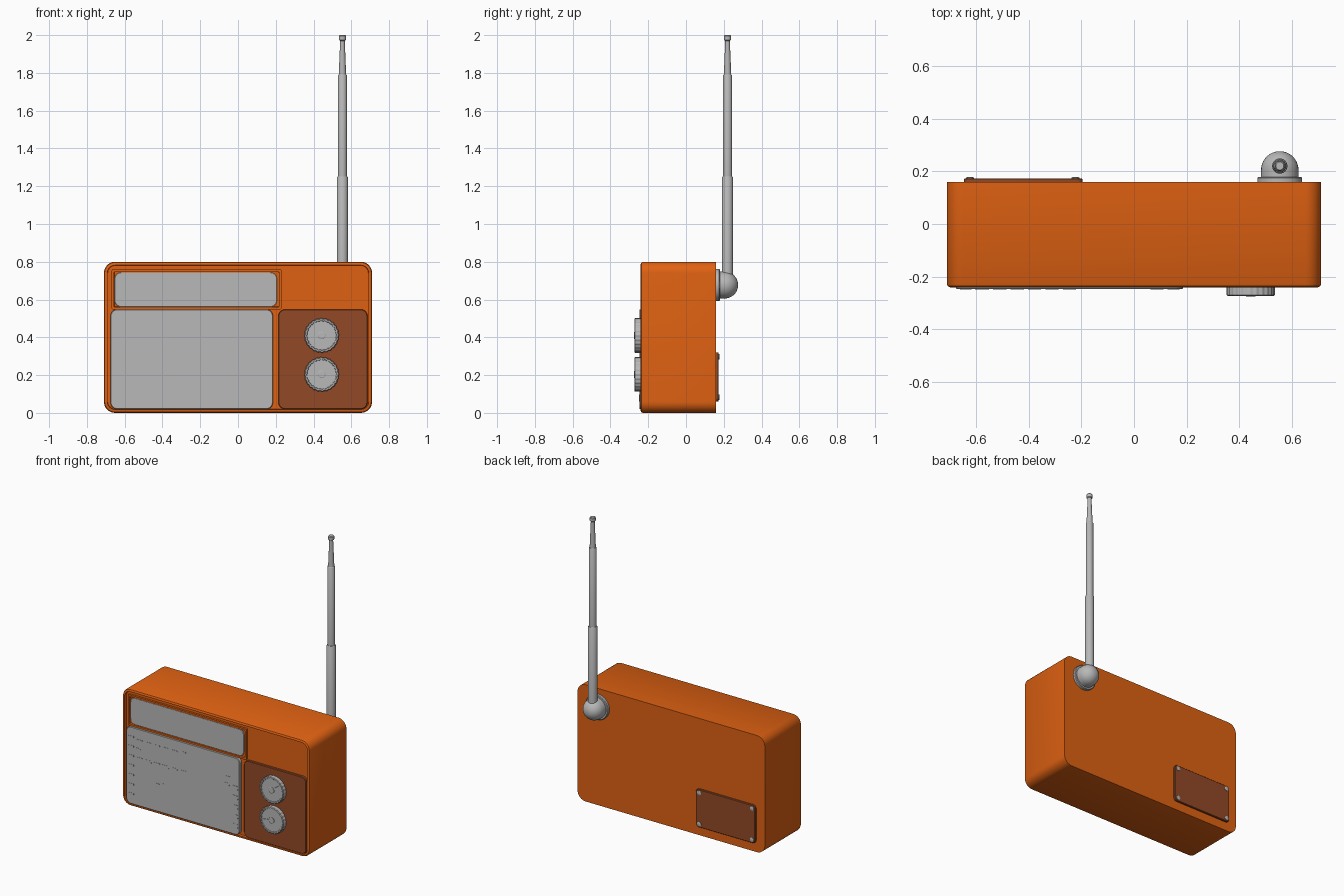
import bpy
import bmesh
from math import cos, sin, pi, radians
from mathutils import Matrix, Vector

cube = bpy.data.objects.get("Cube")
if cube:
    bpy.data.objects.remove(cube, do_unlink=True)


def material(name, rgb):
    m = bpy.data.materials.new(name)
    m.use_nodes = True
    m.diffuse_color = (*rgb, 1)
    m.node_tree.nodes["Principled BSDF"].inputs["Base Color"].default_value = (*rgb, 1)
    return m


ORANGE = material("orange plastic", (0.74, 0.12, 0.006))
BROWN = material("brown plastic", (0.29, 0.068, 0.019))
GREY = material("grey metal", (0.48, 0.48, 0.48))


def finish(name, bm, mat, matrix=None):
    """Turn a bmesh into a shaded, coloured object."""
    if matrix:
        bm.transform(matrix)
    bmesh.ops.recalc_face_normals(bm, faces=bm.faces)
    me = bpy.data.meshes.new(name)
    bm.to_mesh(me)
    bm.free()
    me.materials.append(mat)
    ob = bpy.data.objects.new(name, me)
    bpy.context.collection.objects.link(ob)
    bpy.ops.object.select_all(action="DESELECT")
    ob.select_set(True)
    bpy.context.view_layer.objects.active = ob
    bpy.ops.object.shade_smooth_by_angle(angle=radians(32))
    return ob


def loft(name, rings, mat, matrix=None):
    """Skin a stack of equal point rings and cap both ends."""
    bm = bmesh.new()
    loops = [[bm.verts.new(p) for p in ring] for ring in rings]
    n = len(loops[0])
    for a, b in zip(loops, loops[1:]):
        for i in range(n):
            j = (i + 1) % n
            bm.faces.new((a[i], a[j], b[j], b[i]))
    bm.faces.new(loops[0])
    bm.faces.new(loops[-1])
    return finish(name, bm, mat, matrix)


def rounded_box(name, x0, x1, z0, z1, r, steps, mat, seg=8):
    """Rounded rectangle lofted along y; steps are (inset, y)."""
    rings = []
    for inset, y in steps:
        rr = max(r - inset, 0.003)
        ring = []
        for k, (sx, sz) in enumerate(((1, 1), (-1, 1), (-1, -1), (1, -1))):
            cx = x1 - inset - rr if sx > 0 else x0 + inset + rr
            cz = z1 - inset - rr if sz > 0 else z0 + inset + rr
            for i in range(seg + 1):
                a = (k + i / seg) * pi / 2
                ring.append((cx + rr * cos(a), y, cz + rr * sin(a)))
        rings.append(ring)
    return loft(name, rings, mat)


def turned(name, profile, mat, matrix, seg=32, ridge=0.0):
    """Turned part about z; profile is (radius, height), ridge knurls the rim."""
    rings = []
    for r, h in profile:
        ring = []
        for i in range(seg):
            rr = r - (ridge if i % 4 > 1 else 0)
            a = 2 * pi * i / seg
            ring.append((rr * cos(a), rr * sin(a), h))
        rings.append(ring)
    return loft(name, rings, mat, matrix)


def facing(x, y, z, back=False):
    """Matrix that turns +z towards the front, or towards the back."""
    return Matrix.Translation((x, y, z)) @ Matrix.Rotation(pi / 2 * (-1 if back else 1), 4, "X")


# Case with a raised rim around a sunken front
rounded_box("case", -0.71, 0.71, 0, 0.8, 0.06,
            [(0, 0.16), (0, -0.228), (0.004, -0.236), (0.012, -0.24),
             (0.018, -0.24), (0.02, -0.224)], ORANGE)

# Tuning window
rounded_box("window_frame", -0.669, 0.23, 0.548, 0.759, 0.006,
            [(0, -0.215), (0, -0.238), (0.012, -0.238), (0.014, -0.226)], ORANGE, 2)
rounded_box("window_panel", -0.653, 0.206, 0.561, 0.744, 0.035,
            [(0, -0.22), (0, -0.23), (0.002, -0.232)], GREY)

# Speaker grille and control panel
rounded_box("speaker_grille", -0.675, 0.185, 0.02, 0.548, 0.035,
            [(0, -0.215), (0, -0.244), (0.003, -0.247)], GREY)
rounded_box("control_panel", 0.214, 0.685, 0.02, 0.548, 0.035,
            [(0, -0.215), (0, -0.238), (0.003, -0.241)], BROWN)


# Small raised chips on the grille
def chip(x, z, w, h, side=1):
    outline = ((-0.5, -0.4), (0.2, -0.5), (0.5, -0.1), (0.45, 0.45), (-0.4, 0.4))
    pts = [(x + side * u * w, z + v * h) for u, v in outline]
    loft("grille_chip", [[(u, y, v) for u, v in pts] for y in (-0.246, -0.2485)], GREY)


for i in range(7):
    chip(-0.638, 0.47 - i * 0.065, 0.045, 0.04)
for i in range(5):
    chip(0.15, 0.34 - i * 0.065, 0.045, 0.035, -1)
for i in range(6):
    last = i == 5
    chip(-0.575 + i * 0.066, 0.47, 0.048, 0.032 if last else 0.013)
    chip(-0.575 + i * 0.066, 0.34, 0.05, 0.032)
for x, z in ((-0.585, 0.41), (-0.44, 0.207), (-0.385, 0.217), (0.095, 0.4)):
    chip(x, z, 0.035, 0.015)
chip(0.085, 0.345, 0.045, 0.035)

# Knobs with knurled rim, hub and pointer
for name, z, angle in (("upper", 0.41, 36), ("lower", 0.204, 187)):
    place = facing(0.443, -0.235, z)
    turned(name + "_knob", [(0.092, 0), (0.092, 0.034), (0.088, 0.038), (0.08, 0.038),
                            (0.078, 0.033)], GREY, place, 96, 0.003)
    turned(name + "_knob_hub", [(0.02, 0.03), (0.02, 0.038), (0.017, 0.04)], GREY, place, 20)
    bm = bmesh.new()
    bmesh.ops.create_cube(bm, size=1)
    bm.transform(Matrix.Translation((0.045, 0, 0.034)) @ Matrix.Diagonal((0.07, 0.008, 0.006, 1)))
    finish(name + "_knob_pointer", bm, GREY, place @ Matrix.Rotation(radians(angle), 4, "Z"))

# Battery cover with four screws
rounded_box("battery_cover", -0.645, -0.195, 0.06, 0.32, 0.02,
            [(0, 0.155), (0, 0.17), (0.003, 0.173)], BROWN, 4)
for x in (-0.622, -0.222):
    for z in (0.083, 0.297):
        turned("cover_screw", [(0.015, 0), (0.015, 0.006), (0.01, 0.008)], GREY,
               facing(x, 0.17, z, True), 16)

# Aerial socket: flange and dome
socket = facing(0.553, 0.155, 0.677, True)
turned("aerial_flange", [(0.085, 0), (0.085, 0.02), (0.081, 0.024)], GREY, socket)
dome = [(0.071, 0.02)] + [(0.071 * cos(t * pi / 20), 0.05 + 0.071 * sin(t * pi / 20))
                          for t in range(10)]
turned("aerial_dome", dome, GREY, socket)

# Telescopic aerial, thickest section first
spot = Matrix.Translation(Vector((0.553, 0.22, 0)))
turned("aerial_lower_section", [(0.029, 0.68), (0.029, 1.247), (0.026, 1.252)], GREY, spot, 24)
turned("aerial_middle_section", [(0.024, 1.24), (0.024, 1.787), (0.021, 1.792)], GREY, spot, 24)
turned("aerial_upper_section", [(0.02, 1.78), (0.012, 1.975)], GREY, spot, 24)
turned("aerial_tip", [(0.014, 1.97), (0.019, 1.975), (0.019, 1.995), (0.015, 2.0)], GREY, spot, 24)
